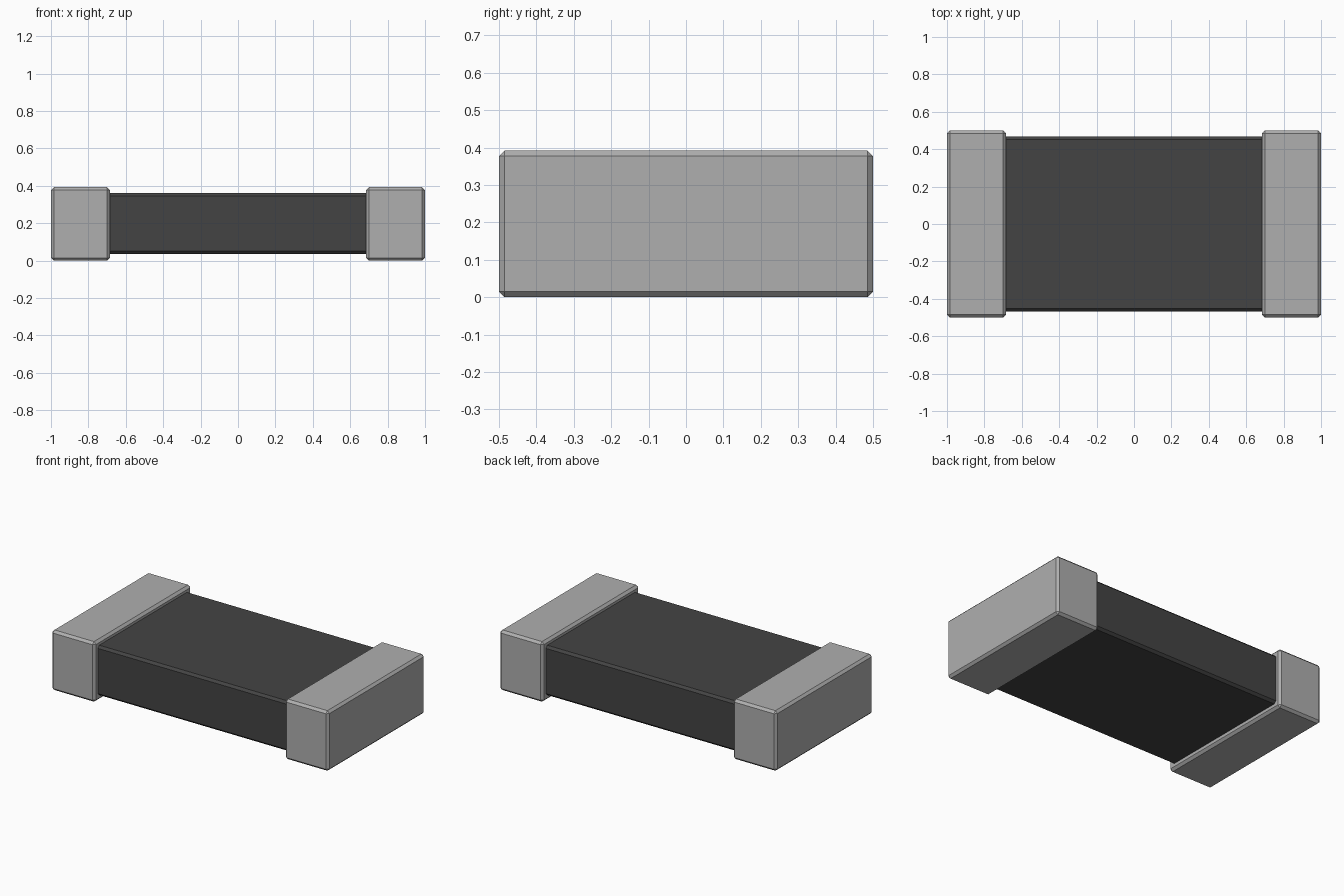
import bpy
import bmesh

if "Cube" in bpy.data.objects:
    bpy.data.objects.remove(bpy.data.objects["Cube"], do_unlink=True)


def make_material(name, value):
    mat = bpy.data.materials.new(name)
    mat.use_nodes = True
    colour = (value, value, value, 1.0)
    mat.diffuse_color = colour
    mat.node_tree.nodes["Principled BSDF"].inputs["Base Color"].default_value = colour
    return mat


def chamfered_box(name, low, high, chamfer, mat):
    """Box between two corners with flat chamfers along every edge."""
    bm = bmesh.new()
    bmesh.ops.create_cube(bm, size=1.0)
    for v in bm.verts:
        v.co = [h if c > 0 else l for c, l, h in zip(v.co, low, high)]
    bmesh.ops.bevel(bm, geom=bm.edges[:], offset=chamfer, offset_type='OFFSET',
                    segments=1, profile=0.5, affect='EDGES')
    bmesh.ops.recalc_face_normals(bm, faces=bm.faces[:])
    mesh = bpy.data.meshes.new(name)
    bm.to_mesh(mesh)
    bm.free()
    mesh.materials.append(mat)
    obj = bpy.data.objects.new(name, mesh)
    bpy.context.collection.objects.link(obj)
    return obj


metal = make_material("silver metal", 0.43)
ceramic = make_material("dark ceramic", 0.057)

# Dark slab running between the two end caps
chamfered_box("body", (-0.97, -0.467, 0.035), (0.97, 0.467, 0.36), 0.015, ceramic)

# Metal end caps, slightly larger than the slab
chamfered_box("left_cap", (0.685, -0.5, 0.0), (1.0, 0.5, 0.392), 0.015, metal)
chamfered_box("right_cap", (-1.0, -0.5, 0.0), (-0.685, 0.5, 0.392), 0.015, metal)
